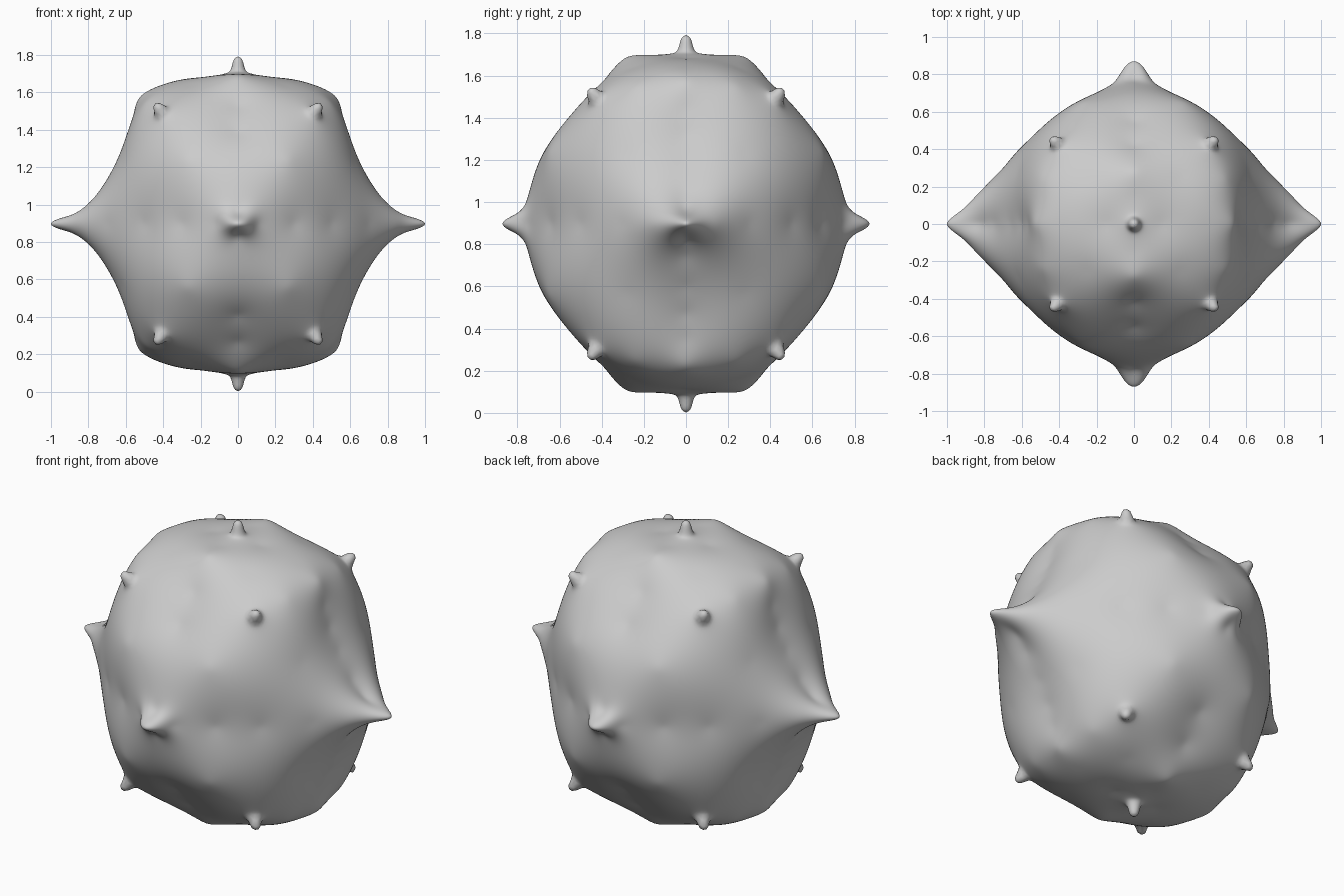
import bpy, math
from mathutils import Vector

if "Cube" in bpy.data.objects:
    bpy.data.objects.remove(bpy.data.objects["Cube"])

CENTRE_Z = 0.897
N = 128

# Guide points of one octant, measured from the centre
guides = [Vector(p) for p in [
    # front outline (y = 0)
    (0, 0, .80), (.15, 0, .785), (.4, 0, .745), (.53, 0, .67), (.565, 0, .55), (.6, 0, .43),
    (.66, 0, .30), (.75, 0, .15), (.88, 0, .05), (1, 0, 0),
    # side outline (x = 0)
    (0, .15, .80), (0, .28, .79), (0, .42, .635), (0, .55, .49), (0, .69, .31),
    (0, .75, .13), (0, .80, .05), (0, .87, 0),
    # waist outline (z = 0)
    (.04, .85, 0), (.10, .765, 0), (.3, .64, 0), (.5, .5, 0), (.7, .30, 0),
    (.85, .145, 0), (.96, .045, 0),
    # faces between the outlines
    (.40, .42, .59), (.62, .28, .33), (.27, .65, .34), (.25, .25, .74), (.49, .24, .65)]]
dirs = [g.normalized() for g in guides]
BASE = .78
signs = [Vector((a, b, c)) for a in (1, -1) for b in (1, -1) for c in (1, -1)]
images = [[d * s for s in signs] for d in dirs]


def kernel(d, k):
    return sum(math.sqrt((d - m).length_squared + .0016) for m in images[k])


def solve(a, b):
    n = len(b)
    rows = [r[:] + [v] for r, v in zip(a, b)]
    for c in range(n):
        p = max(range(c, n), key=lambda r: abs(rows[r][c]))
        rows[c], rows[p] = rows[p], rows[c]
        for r in range(c + 1, n):
            f = rows[r][c] / rows[c][c]
            rows[r] = [x - f * y for x, y in zip(rows[r], rows[c])]
    out = [0] * n
    for c in reversed(range(n)):
        out[c] = (rows[c][n] - sum(rows[c][j] * out[j] for j in range(c + 1, n))) / rows[c][c]
    return out


count = len(dirs)
weights = solve([[kernel(d, k) for k in range(count)] for d in dirs],
                [g.length - BASE for g in guides])

# Small round nibs on the poles and on the eight corners
nibs = [(Vector((0, 0, 1)), .095), (Vector((.44, .46, .64)).normalized(), .075)]


def radius(d):
    r = BASE + sum(w * kernel(d, k) for k, w in enumerate(weights))
    for axis, height in nibs:
        t = (d - axis).length
        r += height * (.7 / (1 + (t / .037) ** 6) + .3 * math.exp(-t / .06))
    return r


# One octant of the body
verts, index, faces = [], {}, []
for i in range(N + 1):
    for j in range(N + 1 - i):
        d = Vector((i, j, N - i - j)).normalized()
        index[i, j] = len(verts)
        verts.append(d * radius(d))
for i in range(N):
    for j in range(N - i):
        faces.append((index[i, j], index[i + 1, j], index[i, j + 1]))
        if i + j < N - 1:
            faces.append((index[i + 1, j], index[i + 1, j + 1], index[i, j + 1]))

mesh = bpy.data.meshes.new("spiked_body")
mesh.from_pydata(verts, [], faces)
mesh.polygons.foreach_set("use_smooth", [True] * len(faces))
body = bpy.data.objects.new("spiked_body", mesh)
body.location.z = CENTRE_Z
bpy.context.collection.objects.link(body)

# Mirror to all eight octants
mirror = body.modifiers.new("mirror", 'MIRROR')
mirror.use_axis = (True, True, True)
mirror.use_clip = True
mirror.merge_threshold = .0005
